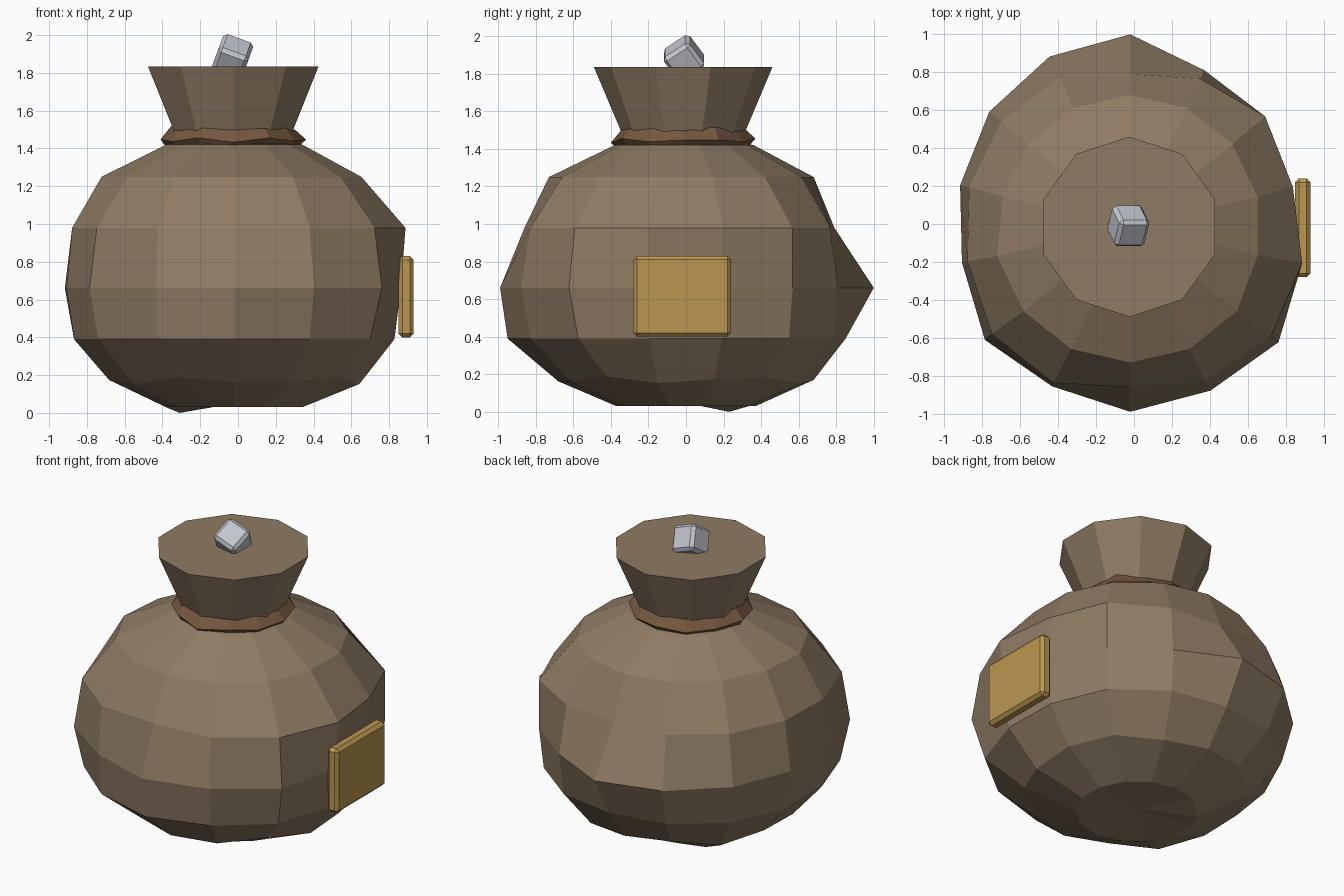
import bpy, bmesh, math
from mathutils import Vector

if "Cube" in bpy.data.objects:
    bpy.data.objects.remove(bpy.data.objects["Cube"])


def material(name, rgb):
    m = bpy.data.materials.new(name)
    m.diffuse_color = (*rgb, 1)
    m.use_nodes = True
    m.node_tree.nodes["Principled BSDF"].inputs["Base Color"].default_value = m.diffuse_color
    return m


CLOTH = material("sack brown", (0.275, 0.2, 0.128))
CORD = material("cord brown", (0.18, 0.098, 0.05))
GOLD = material("patch gold", (0.49, 0.31, 0.083))
STONE = material("stone grey", (0.55, 0.57, 0.62))


def finish(name, bm, mat):
    bmesh.ops.recalc_face_normals(bm, faces=bm.faces[:])
    me = bpy.data.meshes.new(name)
    bm.to_mesh(me)
    bm.free()
    me.materials.append(mat)
    ob = bpy.data.objects.new(name, me)
    bpy.context.collection.objects.link(ob)
    return ob


def ring(bm, n, radii, heights, cx, cy):
    """Ring of n vertices starting at +y; radii and heights are functions of index."""
    step = 2 * math.pi / n
    return [bm.verts.new((cx - radii(k) * math.sin(k * step),
                          cy + radii(k) * math.cos(k * step), heights(k)))
            for k in range(n)]


def bridge(bm, a, b):
    n = len(a)
    for k in range(n):
        bm.faces.new((a[k], a[(k + 1) % n], b[(k + 1) % n], b[k]))


def bevelled_box(name, loc, size, rot, bevel, mat):
    bm = bmesh.new()
    bmesh.ops.create_cube(bm, size=1)
    for v in bm.verts:
        v.co = Vector([c * s for c, s in zip(v.co, size)])
    bmesh.ops.bevel(bm, geom=bm.edges[:], offset=bevel, segments=1, affect='EDGES')
    ob = finish(name, bm, mat)
    ob.location = loc
    ob.rotation_euler = rot
    return ob


# sack body: lumpy fourteen-sided sphere
LOW = [.85, .87, .88, .87, .87, .92, .93, .95, .92, .92, .87, .86, .88, .87]
MID = [1.0, .98, .95, .92, .91, .98, .95, .99, .975, 1.0, .905, .86, .91, .90]
HIGH = [.79, .86, .87, .87, .88, .93, .93, .86, .92, .95, .93, .88, .91, .85]
CX = -0.02
bm = bmesh.new()
rings = [
    ring(bm, 14, lambda k: 0.37, lambda k: 0.0 if k == 2 else 0.03, CX, 0),
    ring(bm, 14, lambda k: 0.68, lambda k: 0.17 + 0.02 * math.sin(2.3 * k), CX, 0),
    ring(bm, 14, lambda k: LOW[k], lambda k: 0.39, CX, 0),
    ring(bm, 14, lambda k: MID[k], lambda k: 0.66, CX, 0),
    ring(bm, 14, lambda k: HIGH[k], lambda k: 0.98, CX, 0),
    ring(bm, 14, lambda k: 0.69 + 0.03 * (4 <= k <= 9), lambda k: 1.25, CX, -0.01),
    ring(bm, 14, lambda k: 0.37, lambda k: 1.42, CX, -0.01),
]
for a, b in zip(rings, rings[1:]):
    bridge(bm, a, b)
for end, z in ((rings[0], 0.05), (rings[-1], 1.48)):
    pole = bm.verts.new((CX, 0, z))
    for k in range(14):
        bm.faces.new((end[k], end[(k + 1) % 14], pole))
finish("sack_body", bm, CLOTH)

# flared neck with a closed top
bm = bmesh.new()
lower = ring(bm, 10, lambda k: 0.30, lambda k: 1.42, -0.025, -0.015)
upper = ring(bm, 10, lambda k: 0.475, lambda k: 1.835, -0.025, -0.015)
bridge(bm, lower, upper)
bm.faces.new(upper)
bm.faces.new(lower)
finish("sack_neck", bm, CLOTH)

# uneven cord tied round the neck
bm = bmesh.new()
SECTION = [(0.33, 1.505), (0.378, 1.445), (0.335, 1.395), (0.27, 1.41), (0.27, 1.49)]
loops = [ring(bm, 12,
              lambda k, r=r, i=i: r + 0.008 * math.sin(2.1 * k + i),
              lambda k, z=z, i=i: z + 0.012 * math.sin(2.7 * k + i),
              -0.025, -0.015)
         for i, (r, z) in enumerate(SECTION)]
for a, b in zip(loops, loops[1:] + loops[:1]):
    bridge(bm, a, b)
finish("neck_cord", bm, CORD)

# patch on the side and stone poking out of the top
bevelled_box("side_patch", (0.89, -0.02, 0.615), (0.08, 0.52, 0.43), (0, 0, 0), 0.02, GOLD)
bevelled_box("top_stone", (-0.03, -0.01, 1.882), (0.17, 0.17, 0.17),
             (math.radians(35), math.radians(20), 0), 0.02, STONE)
